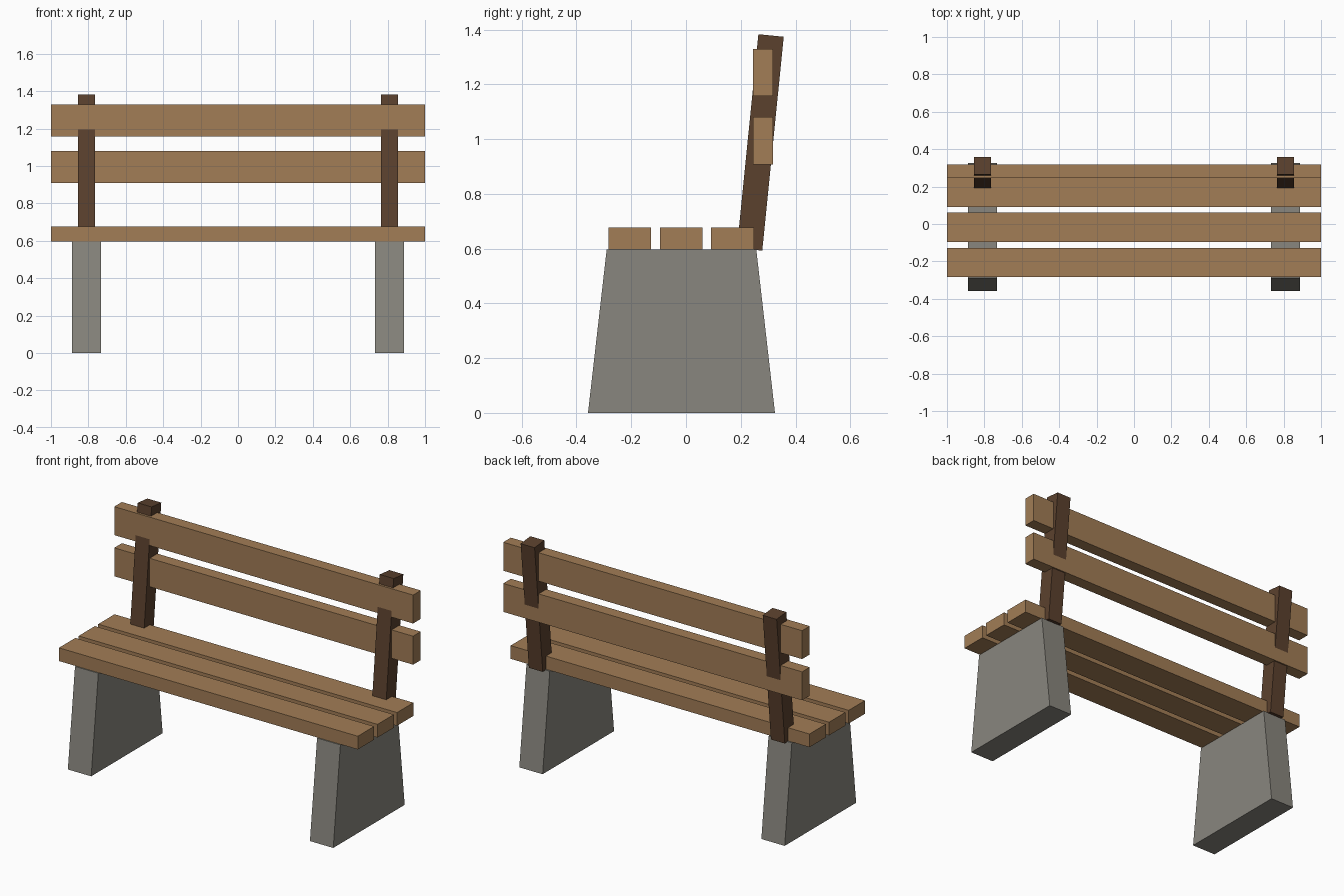
import bpy
import bmesh
from mathutils import Matrix, Vector

cube = bpy.data.objects.get("Cube")
if cube:
    bpy.data.objects.remove(cube, do_unlink=True)


def make_material(name, rgb):
    mat = bpy.data.materials.new(name)
    mat.use_nodes = True
    mat.diffuse_color = (*rgb, 1)
    mat.node_tree.nodes["Principled BSDF"].inputs["Base Color"].default_value = (*rgb, 1)
    return mat


plank_wood = make_material("plank wood", (0.36, 0.205, 0.093))
dark_wood = make_material("dark wood", (0.105, 0.053, 0.027))
concrete = make_material("concrete", (0.25, 0.24, 0.21))


def make_box(name, size, centre, mat, tilt=0.0, shape=None):
    """Box with an optional lean about x and an optional per-vertex reshaping."""
    bm = bmesh.new()
    bmesh.ops.create_cube(bm, size=1, matrix=Matrix.Diagonal((*size, 1)))
    if shape:
        for v in bm.verts:
            shape(v.co)
    mesh = bpy.data.meshes.new(name)
    bm.to_mesh(mesh)
    bm.free()
    mesh.materials.append(mat)
    obj = bpy.data.objects.new(name, mesh)
    obj.location = Vector(centre)
    obj.rotation_euler.x = tilt
    bpy.context.collection.objects.link(obj)
    return obj


def taper(co):
    # The top of each leg is narrower from front to back
    if co.z > 0:
        co.y *= 0.8


# Seat planks
for label, y in (("front", -0.205), ("middle", -0.017), ("rear", 0.17)):
    make_box(f"seat_plank_{label}", (2, 0.156, 0.08), (0, y, 0.637), plank_wood)

# Backrest planks
for label, z in (("lower", 0.994), ("upper", 1.243)):
    make_box(f"back_plank_{label}", (2, 0.073, 0.172), (0, 0.282, z), plank_wood)

# Tapered legs and leaning back posts on both sides
for side, s in (("left", 1), ("right", -1)):
    make_box(f"leg_{side}", (0.156, 0.683, 0.597), (s * 0.81, -0.0165, 0.2985),
             concrete, shape=taper)
    make_box(f"back_post_{side}", (0.093, 0.093, 0.785), (s * 0.81, 0.2715, 0.988),
             dark_wood, tilt=-0.1)
